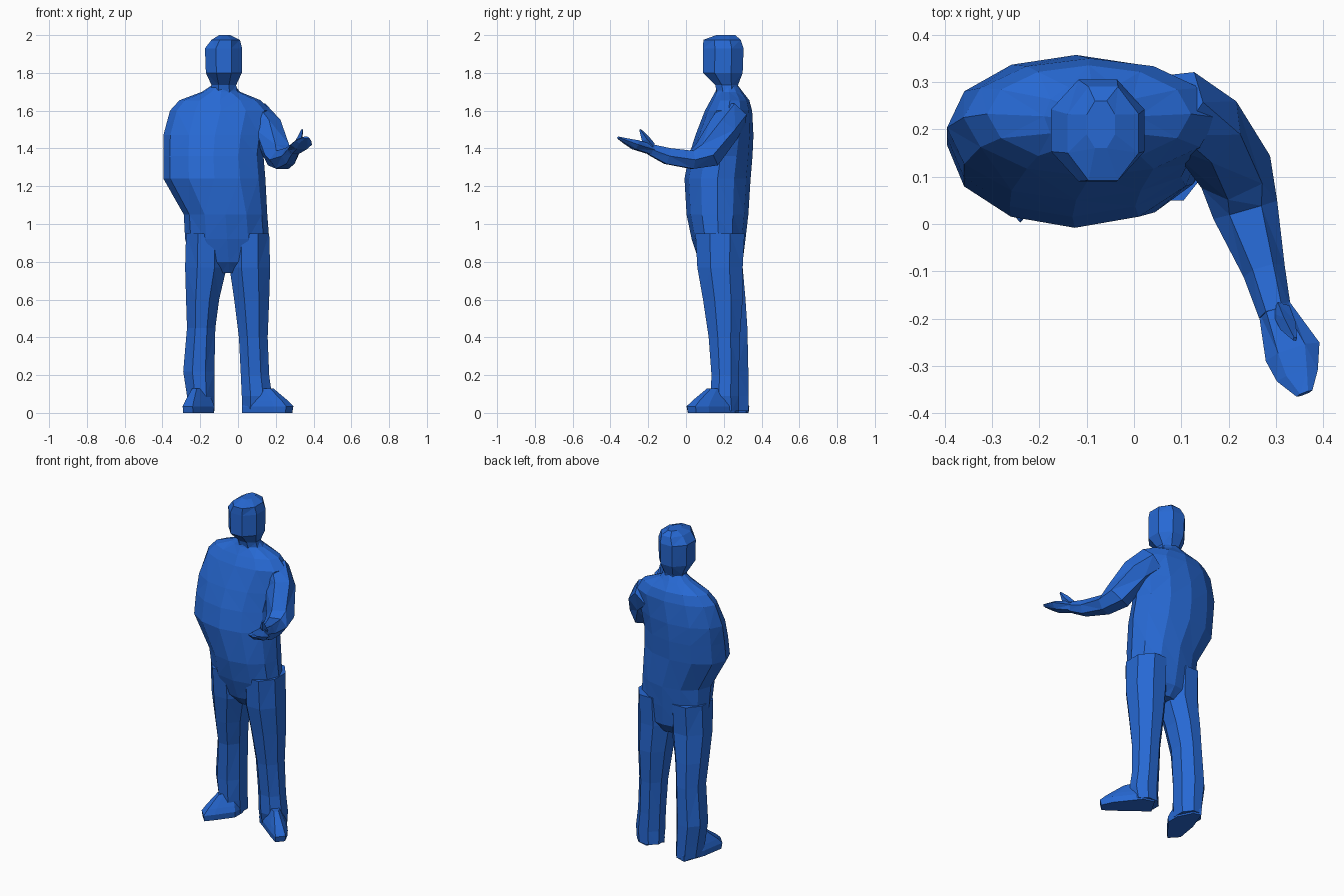
import bpy, bmesh, math
from mathutils import Vector

blue = bpy.data.materials.new("plain blue")
blue.diffuse_color = (0.02, 0.14, 0.65, 1)


def loft(name, rings):
    """Skin a list of equal-length point rings and cap both ends, flat shaded."""
    bm = bmesh.new()
    vs = [[bm.verts.new(p) for p in ring] for ring in rings]
    n = len(vs[0])
    for a, b in zip(vs, vs[1:]):
        for i in range(n):
            j = (i + 1) % n
            bm.faces.new((a[i], a[j], b[j], b[i]))
    bm.faces.new(vs[0])
    bm.faces.new(vs[-1])
    bmesh.ops.triangulate(bm, faces=bm.faces[:])
    bmesh.ops.recalc_face_normals(bm, faces=bm.faces[:])
    me = bpy.data.meshes.new(name)
    bm.to_mesh(me)
    bm.free()
    me.materials.append(blue)
    ob = bpy.data.objects.new(name, me)
    bpy.context.collection.objects.link(ob)
    return ob


def oval_stack(name, rows, sides, half_turn=False):
    """Rows are (z, x0, x1, y0, y1): faceted ovals filling those extents."""
    ph = math.pi / sides if half_turn else 0
    k = 1 / math.cos(ph)
    rings = []
    for z, x0, x1, y0, y1 in rows:
        ring = []
        for i in range(sides):
            t = math.tau * i / sides + ph
            ring.append(((x0 + x1) / 2 + k * math.cos(t) * (x1 - x0) / 2,
                         (y0 + y1) / 2 + k * math.sin(t) * (y1 - y0) / 2, z))
        rings.append(ring)
    return loft(name, rings)


def tube(name, path, sides=6):
    """Path rows are (x, y, z, half width, half height)."""
    pts = [Vector(p[:3]) for p in path]
    rings = []
    for i, p in enumerate(path):
        d = (pts[min(i + 1, len(pts) - 1)] - pts[max(i - 1, 0)]).normalized()
        side = d.cross(Vector((0, 0, 1))).normalized()
        up = side.cross(d)
        rings.append([pts[i] + side * p[3] * math.cos(math.tau * k / sides)
                      + up * p[4] * math.sin(math.tau * k / sides) * 1.1
                      for k in range(sides)])
    return loft(name, rings)


def foot(name, outline, ankle):
    """Sole outline raised to a low wall, then drawn in towards the ankle."""
    def ring(s, z):
        return [(ankle[0] + (x - ankle[0]) * s, ankle[1] + (y - ankle[1]) * s, z)
                for x, y in outline]
    return loft(name, [ring(0.97, 0), ring(1, 0.035), ring(0.85, 0.065), ring(0.45, 0.13)])


# Jacketed torso, with the near-side arm held tight against it
oval_stack("torso", [
    (1.74, -.13, -.02, .17, .27),
    (1.70, -.19, .01, .155, .30),
    (1.655, -.31, .12, .13, .335),
    (1.60, -.36, .175, .10, .35),
    (1.47, -.395, .15, .05, .357),
    (1.36, -.395, .135, .015, .352),
    (1.24, -.395, .145, -.008, .342),
    (1.05, -.287, .155, .003, .33),
    (0.92, -.28, .165, .03, .315),
    (0.80, -.25, .15, .07, .30),
    (0.74, -.13, .04, .12, .26)], 12)

# Head and neck
oval_stack("head", [
    (1.69, -.15, 0, .165, .275),
    (1.735, -.14, -.01, .155, .275),
    (1.80, -.17, .02, .09, .30),
    (1.93, -.175, .022, .09, .305),
    (1.975, -.14, .01, .092, .29),
    (2.00, -.10, -.04, .16, .26)], 8, True)

# Trouser legs
oval_stack("left_leg", [
    (0.95, -.275, -.06, .05, .31),
    (0.77, -.28, -.06, .07, .30),
    (0.60, -.275, -.10, .10, .315),
    (0.45, -.27, -.12, .13, .325),
    (0.22, -.29, -.125, .14, .33),
    (0.09, -.27, -.125, .14, .33),
    (0.01, -.26, -.125, .15, .33)], 8, True)
oval_stack("right_leg", [
    (0.95, -.04, .165, .05, .31),
    (0.77, -.045, .17, .06, .30),
    (0.60, -.02, .165, .09, .30),
    (0.40, .005, .157, .12, .285),
    (0.20, .015, .165, .135, .28),
    (0.09, .02, .18, .13, .28),
    (0.01, .02, .17, .15, .28)], 8, True)

# Shoes, turned outwards
foot("left_foot", [(-.125, .15), (-.125, .23), (-.17, .32), (-.22, .335), (-.27, .20),
                   (-.293, .06), (-.24, .003), (-.20, .05)], (-.20, .22))
foot("right_foot", [(.02, .18), (.08, .28), (.15, .26), (.26, .12), (.293, .05),
                    (.255, .005), (.19, .05), (.10, .12)], (.10, .20))

# Outstretched arm, hand and thumb
tube("raised_arm", [
    (.08, .25, 1.58, .085, .08),
    (.155, .20, 1.50, .085, .08),
    (.215, .11, 1.365, .08, .075),
    (.235, .03, 1.34, .07, .05),
    (.275, -.10, 1.36, .045, .045),
    (.298, -.19, 1.395, .035, .03)])
tube("open_hand", [
    (.293, -.17, 1.39, .033, .028),
    (.335, -.27, 1.42, .06, .026),
    (.345, -.32, 1.44, .045, .015),
    (.36, -.358, 1.457, .018, .006)])
tube("thumb", [
    (.31, -.18, 1.41, .02, .02),
    (.325, -.215, 1.45, .018, .022),
    (.34, -.243, 1.50, .005, .005)], 4)
